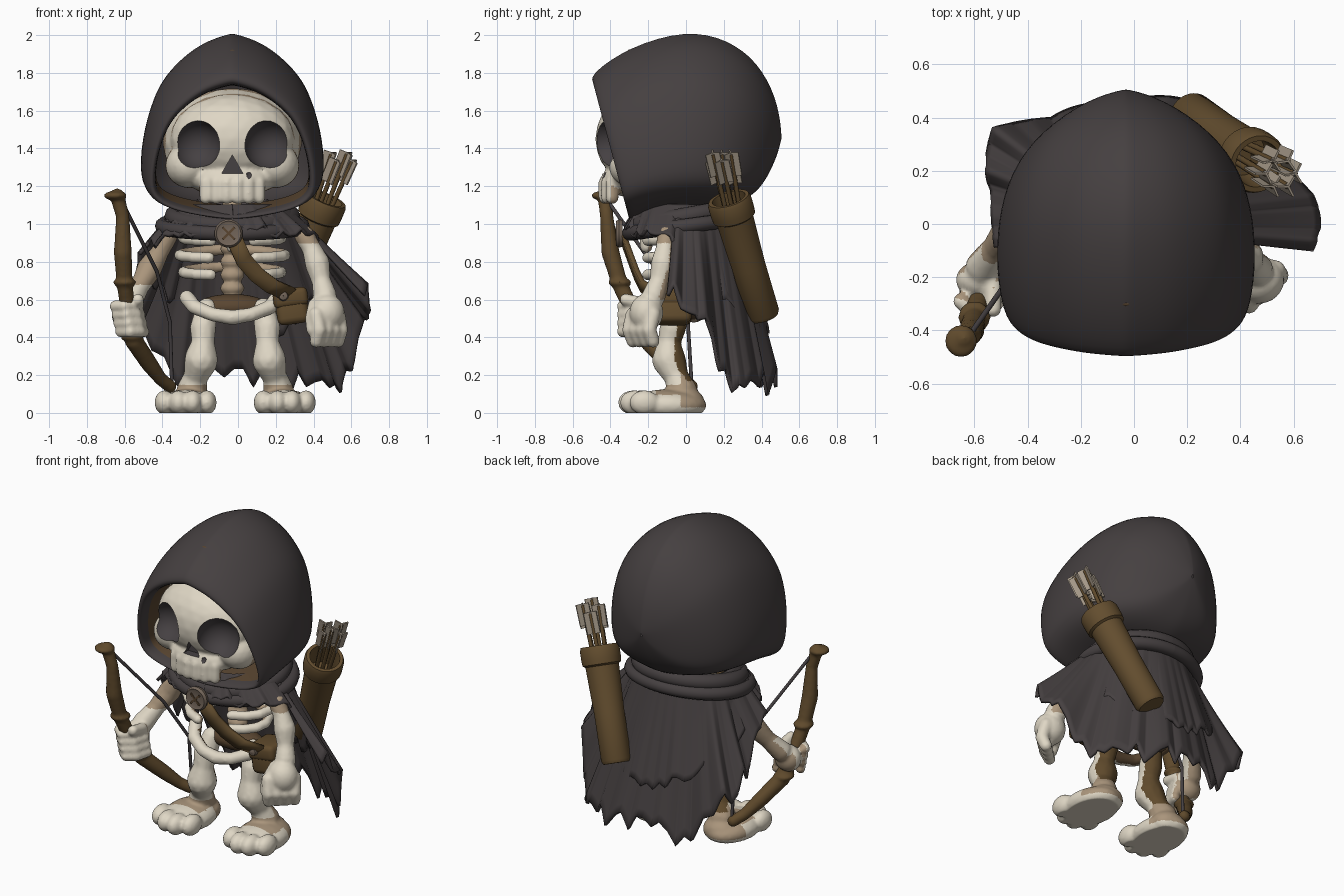
import bpy, bmesh, math, random
from math import sin, cos, pi, radians
from mathutils import Vector, Matrix

random.seed(3)
if "Cube" in bpy.data.objects:
    bpy.data.objects.remove(bpy.data.objects["Cube"])
CX = -.03  # body centre line

def material(name, *rgb):
    m = bpy.data.materials.new(name)
    m.diffuse_color = (*rgb, 1)
    m.use_nodes = True
    m.node_tree.nodes["Principled BSDF"].inputs["Base Color"].default_value = (*rgb, 1)
    return m

cloth = material("charcoal cloth", .06, .051, .052)
lining = material("brown lining", .1, .06, .03)
bone = material("bone", .74, .68, .56)
shade = material("aged bone", .4, .3, .2)
socket = material("dark socket", .06, .052, .055)
wood = material("wood", .115, .068, .025)
leather = material("leather", .125, .075, .028)
feather = material("feather", .38, .32, .25)
metal = material("dull metal", .17, .13, .1)

def bake(obj):
    graph = bpy.context.evaluated_depsgraph_get()
    mesh = bpy.data.meshes.new_from_object(obj.evaluated_get(graph))
    obj.modifiers.clear()
    obj.data = mesh

def make(name, bm, mats, smooth=True):
    bmesh.ops.recalc_face_normals(bm, faces=bm.faces)
    mesh = bpy.data.meshes.new(name)
    bm.to_mesh(mesh)
    for m in mats:
        mesh.materials.append(m)
    for p in mesh.polygons:
        p.use_smooth = smooth
    obj = bpy.data.objects.new(name, mesh)
    bpy.context.collection.objects.link(obj)
    return obj

def ellipsoid(bm, centre, radii, level=3):
    m = Matrix.Translation(centre) @ Matrix.Diagonal((*radii, 1))
    bmesh.ops.create_icosphere(bm, subdivisions=level, radius=1, matrix=m)

def blob(name, parts, mats, rule=lambda c, n: 0):
    """Fuse ellipsoids (centre, radii) and chains [(x, y, z, r), ...] into one skin."""
    bm = bmesh.new()
    for part in parts:
        if isinstance(part, tuple):
            ellipsoid(bm, *part)
            continue
        for a, b in zip(part, part[1:]):
            a, b = Vector(a), Vector(b)
            n = math.ceil((b - a).length / (.4 * min(a[3], b[3])))
            for i in range(n + 1):
                p = a.lerp(b, i / n)
                ellipsoid(bm, p[:3], [p[3]] * 3, 2)
    obj = make(name, bm, mats)
    remesh = obj.modifiers.new("fuse", "REMESH")
    remesh.mode, remesh.voxel_size, remesh.use_smooth_shade = "VOXEL", .011, True
    obj.modifiers.new("relax", "SMOOTH").iterations = 3
    bake(obj)
    for v in obj.data.vertices:
        v.co.z = max(v.co.z, 0)
    for p in obj.data.polygons:
        p.use_smooth, p.material_index = True, int(rule(p.center, p.normal))
    return obj

def grid(name, rows, mats, closed=False, thick=0, subsurf=0):
    """Skin rows of points; with two materials the first strip takes the second."""
    bm = bmesh.new()
    vs = [[bm.verts.new(p) for p in row] for row in rows]
    n = len(rows[0])
    for r in range(len(rows) - 1):
        for c in range(n if closed else n - 1):
            d = (c + 1) % n
            f = bm.faces.new((vs[r][c], vs[r][d], vs[r + 1][d], vs[r + 1][c]))
            f.material_index = int(r == 0 and len(mats) > 1)
    obj = make(name, bm, mats)
    if thick:
        mod = obj.modifiers.new("thickness", "SOLIDIFY")
        mod.thickness, mod.offset = thick, 0
    obj.modifiers.new("round", "SUBSURF").levels = subsurf
    bake(obj)
    return obj

def tube(name, pts, r, mat, closed=False):
    rows = []
    for i, p in enumerate(pts):
        a, b = (i - 1, (i + 1) % len(pts)) if closed else (max(i - 1, 0), min(i + 1, len(pts) - 1))
        turn = (Vector(pts[b]) - Vector(pts[a])).to_track_quat("Z", "Y")
        rows.append([Vector(p) + turn @ Vector((r * cos(k * pi / 5), r * sin(k * pi / 5), 0)) for k in range(10)])
    grid(name, rows + rows[:1] if closed else rows, [mat], True)

def lathe(name, profile, base, axis, mat):
    turn = Matrix.Translation(base) @ Vector(axis).to_track_quat("Z", "Y").to_matrix().to_4x4()
    rows = [[turn @ Vector((r * cos(i * pi / 16), r * sin(i * pi / 16), z)) for i in range(32)] for r, z in profile]
    grid(name, rows, [mat], True).data.set_sharp_from_angle(angle=radians(40))

def box(name, matrix, size, mat, bevel=0):
    bm = bmesh.new()
    bmesh.ops.create_cube(bm, size=1, matrix=matrix @ Matrix.Diagonal((*size, 1)))
    if bevel:
        bmesh.ops.bevel(bm, geom=bm.edges[:], offset=bevel, segments=3, profile=.5, affect="EDGES")
    make(name, bm, [mat], bevel > 0)

def interp(x, pts):
    for (a, u), (b, v) in zip(pts, pts[1:]):
        if x <= b:
            return u + (v - u) * (x - a) / (b - a)
    return pts[-1][1]

# Hood: slanted pointed arches from the inside of the lip round to the back
ARCH = [(0, .03), (.04, .27), (.1, .46), (.2, .67), (.32, .83), (.54, .96), (.75, 1), (.87, .95), (.95, .65), (1, .12)]
HOOD = [(-.1, 1.74, -.05, 1.1, .41), (-.46, 1.73, -.28, 1.06, .41), (-.5, 1.75, -.31, 1.03, .425),
        (-.5, 1.8, -.29, 1.02, .46), (-.3, 1.94, -.2, 1.05, .49), (0, 2.03, -.05, 1.07, .495),
        (.22, 1.98, .12, 1.08, .46), (.38, 1.86, .27, 1.1, .37), (.48, 1.67, .4, 1.18, .21),
        (.505, 1.5, .48, 1.35, .06), (.505, 1.45, .5, 1.43, .005)]
rings = []
for y0, z0, y1, z1, w in HOOD:
    half = [(w * f, y0 + (y1 - y0) * v, z0 + (z1 - z0) * v) for v, f in ARCH]
    rings.append([(CX + x, y, z) for x, y, z in half] + [(CX - x, y, z) for x, y, z in reversed(half)])
grid("hood", rings, [cloth, lining], True, subsurf=2)
for y, z in ((-.445, 1.81), (-.3, 1.915)):
    tube("hood_stitch", [(CX + i * .018, y + .003 * abs(i), z - .005 * abs(i)) for i in range(-3, 4)], .009, lining)

# Skull with carved sockets
teeth = [[(CX + d, -.43 + 2 * d * d, z, .036) for z in (1.14, 1.22)] for d in (-.14, -.085, -.03, .03, .085, .14)]
cheeks = [((CX + s * .23, -.27, 1.31), (.125, .14, .12)) for s in (-1, 1)]
skull = blob("skull", [((CX, -.1, 1.43), (.37, .37, .29)), ((CX, -.26, 1.45), (.33, .22, .24)),
                       ((CX, -.28, 1.24), (.24, .17, .1))] + cheeks + teeth,
             [bone, shade, socket], lambda c, n: n.y > -.2)
bm = bmesh.new()
for s in (-1, 1):
    ellipsoid(bm, (CX + s * .192, -.44, 1.42), (.13, .13, .13))
ellipsoid(bm, (.06, -.46, 1.265), (.022, .04, .03), 2)
bmesh.ops.create_cone(bm, cap_ends=True, segments=3, radius1=.065, radius2=.065, depth=.16,
                      matrix=Matrix.Translation((CX, -.47, 1.3)) @ Matrix.Rotation(pi / 2, 4, "X"))
for f in bm.faces:
    f.material_index = 2
cutter = make("socket_cutter", bm, [bone, shade, socket])
cut = skull.modifiers.new("sockets", "BOOLEAN")
cut.operation, cut.object, cut.solver = "DIFFERENCE", cutter, "EXACT"
bake(skull)
bpy.data.objects.remove(cutter)
skull.data.set_sharp_from_angle(angle=radians(45))

# Ribs, spine and pelvis
ribs = [[(CX, -.21, .96, .04), (CX, -.21, .88, .035)]]
for z, rx in ((.96, .26), (.87, .28), (.78, .26)):
    for s in (-1, 1):
        ribs.append([(CX + s * rx * sin(a), -.05 + .17 * cos(a), z - .05 * sin(a / 2), .031)
                     for a in [radians(22 * i) for i in range(8)]])
blob("ribcage", ribs, [bone, shade], lambda c, n: n.x * (c.x - CX) + n.y * (c.y + .05) < -.02)
blob("spine", [((CX, .04, .52 + .07 * i), (.065, .06, .042)) for i in range(10)], [shade])
rim = [(.24, -.05, .61, .042), (.2, -.12, .56, .04), (.1, -.17, .52, .038), (0, -.18, .505, .042)]
blob("pelvis", [[(CX + s * x, *rest) for x, *rest in rim] for s in (-1, 1)] + [((CX, .02, .56), (.2, .1, .07))],
     [bone, lining], lambda c, n: n.y > .3 or c.y > -.1 and abs(c.x - CX) < .19)

# Legs and feet, dark at the back of the shins
for s, side in ((-1, "right"), (1, "left")):
    leg = [(.15, -.03, .55, .06), (.17, -.07, .45, .072), (.17, -.09, .37, .062), (.18, -.09, .28, .092),
           (.21, -.05, .19, .065), (.23, -.02, .11, .085)]
    foot = [((.26, -.1, .04), (.15, .21, .085)), ((.24, .01, .05), (.11, .09, .08))]
    foot += [((.15 + .075 * i, y, .055), (.052, .08, .065)) for i, y in enumerate((-.24, -.28, -.27, -.22))]
    parts = [[(s * x - .015, *rest) for x, *rest in leg]] + [((s * c[0] - .015, *c[1:]), r) for c, r in foot]
    blob(side + "_leg", parts, [bone, shade, wood],
         lambda c, n: 2 if n.y > .35 and c.z > .17 else c.z > .03 and c.y > -.03 or .095 < c.z < .15 and c.y > -.16)

# Left arm hanging, fingers curled
arm = [[(.35, -.1, .94, .055), (.39, -.11, .87, .052), (.42, -.12, .79, .068), (.44, -.14, .7, .052),
        (.46, -.17, .62, .065)], [(.41, -.2, .57, .042), (.39, -.26, .5, .037), (.395, -.28, .44, .035)],
       ((.47, -.21, .53), (.095, .09, .1))]
for i in range(4):
    x, y = .415 + .038 * i, -.28 + .035 * i
    arm.append([(x, y, .52, .042), (x + .015, y - .02, .44, .04), (x, y, .38, .037)])
blob("left_arm", arm, [bone, shade], lambda c, n: n.y > .5 and c.z > .6 or c.z > .9)

# Right arm gripping the bow
arm = [[(-.37, -.03, .94, .055), (-.41, -.03, .86, .05), (-.47, -.03, .76, .068), (-.52, -.09, .67, .052),
        (-.57, -.16, .58, .065)], ((-.585, -.21, .52), (.085, .07, .085)),
       [(-.53, -.23, .58, .035), (-.53, -.32, .6, .033)]]
for i in range(4):
    z, x = .43 + .045 * i, -.01 * i
    arm.append([(x + dx, y, z, .032) for dx, y in ((-.5, -.22), (-.52, -.3), (-.57, -.335), (-.62, -.29))])
blob("right_arm", arm, [bone, shade], lambda c, n: n.y > .4 or c.z > .68)

# Bow and string
stave = [(-.64, -.43, 1.15, .04), (-.61, -.42, 1.04, .037), (-.61, -.4, .85, .05), (-.6, -.35, .68, .044),
         (-.58, -.28, .53, .042), (-.55, -.2, .38, .05), (-.47, -.09, .26, .046), (-.41, -.02, .18, .036),
         (-.36, .03, .14, .036)]
bands = [((x, y, z), (.062, .062, .025)) for x, y, z in ((-.6, -.35, .69), (-.56, -.21, .4), (-.65, -.44, 1.15))]
blob("bow", [stave] + bands, [wood])
tube("bow_string", [(-.62, -.42, 1.13), (-.43, -.15, .75), (-.36, .01, .48), (-.35, .03, .15)], .01, socket)

# Quiver and arrows
base, mouth = Vector((.21, .41, .51)), Vector((.46, .23, 1.12))
lathe("quiver", [(.001, 0), (.08, 0), (.09, .02), (.09, .3), (.1, .58), (.115, .59), (.118, .62), (.118, .68),
                 (.11, .7), (.09, .7), (.085, .55), (.001, .55)], base, mouth - base, leather)
for i in range(6):
    off = Vector((cos(i * pi / 3), sin(i * pi / 3), 0))
    start = mouth + off * .04 - Vector((.05, -.035, .13))
    tip = Vector((.55, .19, 1.33 + .04 * (i % 2))) + off * .055
    tube("arrow_shaft", [start, tip], .012, wood)
    turn = Matrix.Translation(tip) @ (tip - start).to_track_quat("Z", "Y").to_matrix().to_4x4()
    for k in range(3):
        place = turn @ Matrix.Rotation(k * pi * 2 / 3, 4, "Z") @ Matrix.Translation((.022, 0, -.055))
        box("arrow_feather", place, (.045, .008, .13), feather)

# Ragged cloak layers, angle measured from the back
def cloak(name, start, end, top, bottom, front, hem, jag, shift, wing):
    tears = [(a, random.uniform(-.3, .7) * jag) for a in range(start, end + 6, 5)]
    rows = [[] for i in range(17)]
    for deg in range(start, end + 1):
        a, low = radians(deg), interp(deg, hem) + interp(deg, tears)
        for i, row in enumerate(rows):
            t = i / 16
            fold = 1 + t * (.015 * sin(a * 9) + interp(deg, wing))
            rx = (top[0] + (bottom[0] - top[0]) * t) * fold
            ry = (top[1] + ((bottom[1] if cos(a) > 0 else front) - top[1]) * t) * fold
            row.append((CX + shift * t + rx * sin(a), ry * cos(a), top[2] + (low - top[2]) * t))
    grid(name, rows, [cloth], thick=.018)

cloak("back_cape", -102, 102, (.31, .26, 1.07), (.58, .46), .42,
      [(-102, .85), (-85, .7), (-65, .48), (-50, .36), (-36, .1), (0, .18), (30, .12), (54, .05), (70, .22),
       (84, .55), (102, .58)], .16, .08, [(-102, 0), (-75, .03), (-52, .28), (-36, .05), (60, 0), (78, .1), (102, .1)])
cloak("shoulder_cape", -180, 180, (.28, .25, 1.1), (.46, .43), .32,
      [(-180, .97), (-150, .91), (-110, .88), (-75, .72), (-30, .5), (0, .42), (30, .4), (60, .58), (85, .7),
       (105, .92), (150, .93), (180, .97)], .07, .01, [(0, 0)])
for rx, ry, z, dip, r in ((.31, .27, 1.04, .05, .05), (.37, .3, .99, .04, .04)):
    tube("collar_roll", [(CX + rx * sin(a), ry * cos(a), z + dip * cos(a))
                         for a in [i * pi / 32 for i in range(64)]], r, cloth, True)

# Clasp, strap and pouch
lathe("clasp", [(.001, 0), (.07, 0), (.075, .02), (.065, .035), (.055, .03), (.001, .035)],
      (-.05, -.335, .95), (0, -1, 0), metal)
for turn in (-1, 1):
    box("clasp_cross", Matrix.Translation((-.05, -.37, .95)) @ Matrix.Rotation(turn * pi / 4, 4, "Y"),
        (.09, .008, .012), lining)
path = [(-.02, -.33, .92), (.03, -.29, .81), (.1, -.26, .73), (.18, -.23, .67), (.27, -.17, .63)]
grid("strap", [[(x + d * .034, y, z + d * .028) for x, y, z in path] for d in (-1, 0, 1)], [leather], thick=.025)
tilt = Matrix.Translation((.285, -.07, .56)) @ Matrix.Rotation(radians(-8), 4, "Y")
box("pouch", tilt, (.17, .2, .18), leather, .035)
box("pouch_flap", tilt @ Matrix.Translation((0, 0, .05)), (.185, .215, .1), wood, .03)
lathe("pouch_button", [(.001, .03), (.022, .025), (.028, 0)], (.24, -.175, .62), (0, -1, 0), metal)
